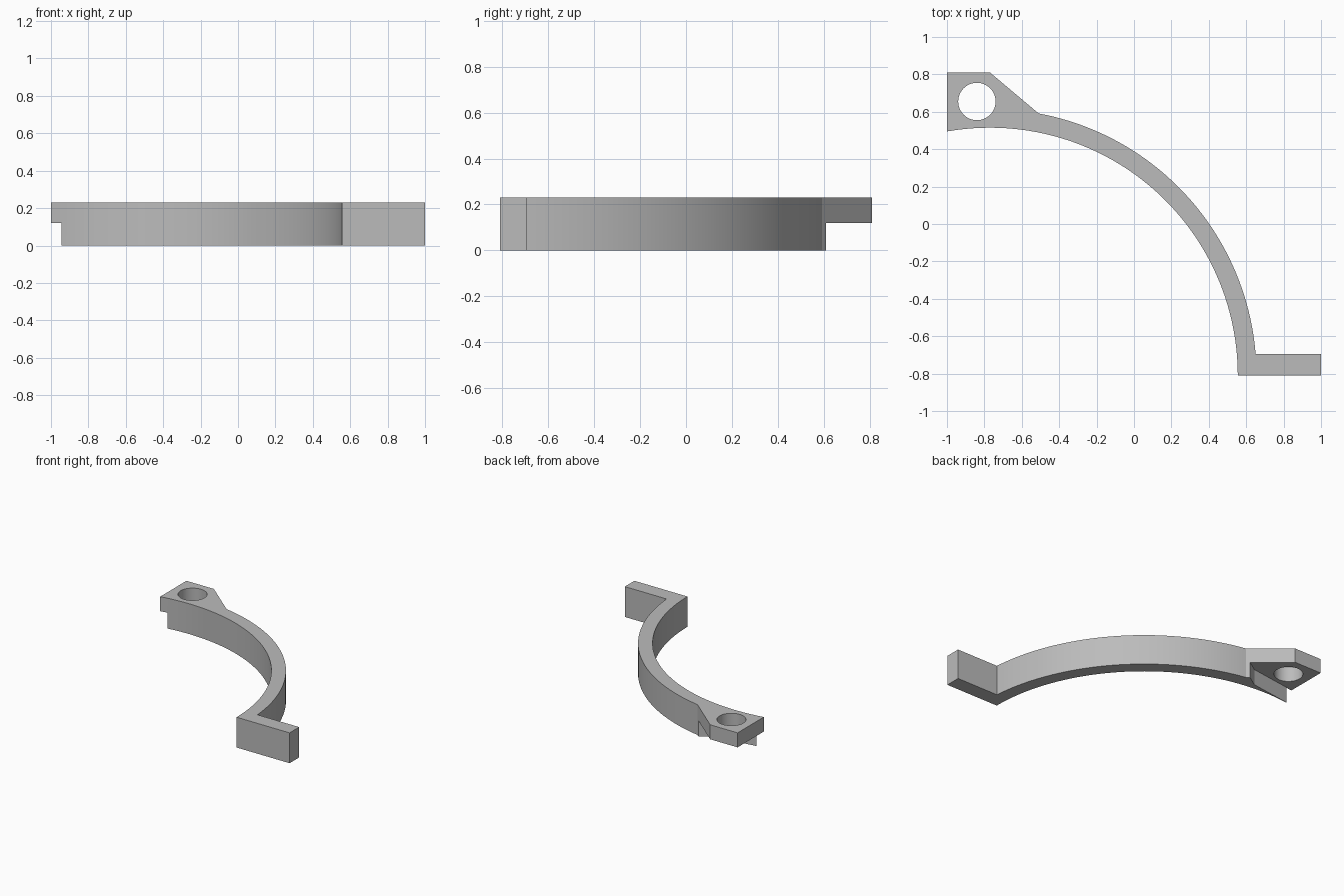
import bpy, bmesh
from math import cos, sin, acos, asin, pi

if "Cube" in bpy.data.objects:
    bpy.data.objects.remove(bpy.data.objects["Cube"], do_unlink=True)

HEIGHT = 0.23
TAB_BOTTOM = 0.12
CENTER = (-0.77, -0.81)
INNER, OUTER = 1.325, 1.425
STEPS = 48

grey = bpy.data.materials.new("plain grey")
grey.use_nodes = True
grey.diffuse_color = (0.5, 0.5, 0.5, 1)
grey.node_tree.nodes["Principled BSDF"].inputs["Base Color"].default_value = (0.5, 0.5, 0.5, 1)


def arc(center, radius, start, end, steps):
    """Points along a circular arc."""
    angles = [start + (end - start) * i / steps for i in range(steps + 1)]
    return [(center[0] + radius * cos(a), center[1] + radius * sin(a)) for a in angles]


def prism(name, outline, low, high):
    """Closed outline extruded upward from low to high."""
    bm = bmesh.new()
    face = bm.faces.new([bm.verts.new((x, y, low)) for x, y in outline])
    top = bmesh.ops.extrude_face_region(bm, geom=[face])["geom"]
    verts = [v for v in top if isinstance(v, bmesh.types.BMVert)]
    bmesh.ops.translate(bm, verts=verts, vec=(0, 0, high - low))
    bmesh.ops.recalc_face_normals(bm, faces=bm.faces)
    mesh = bpy.data.meshes.new(name)
    bm.to_mesh(mesh)
    bm.free()
    mesh.materials.append(grey)
    obj = bpy.data.objects.new(name, mesh)
    bpy.context.collection.objects.link(obj)
    return obj


# Curved arm with its foot and mounting tab in one outline
inner_end = acos((-1 - CENTER[0]) / INNER)
outer_start = asin((-0.695 - CENTER[1]) / OUTER)
outer_end = acos((-0.51 - CENTER[0]) / OUTER)
outline = arc(CENTER, INNER, inner_end, 0, STEPS)
outline += [(1, -0.81), (1, -0.695)]
outline += arc(CENTER, OUTER, outer_start, outer_end, STEPS)
outline += [(-0.77, 0.81), (-1, 0.81)]
bracket = prism("curved_bracket", outline, 0, HEIGHT)

# Screw hole and the relief below the tab, leaving a tapered lip
hole = prism("hole_cutter", arc((-0.84, 0.655), 0.1, 0, 2 * pi, 48)[:-1], -0.1, 0.4)
relief = prism("relief_cutter", [
    (-0.53, 0.9), (-0.53, 0.611), (-0.62, 0.552), (-0.945, 0.507),
    (-0.945, 0.4), (-1.1, 0.4), (-1.1, 0.9)], -0.1, TAB_BOTTOM)

for cutter in (relief, hole):
    cut = bracket.modifiers.new(cutter.name, "BOOLEAN")
    cut.operation = "DIFFERENCE"
    cut.solver = "EXACT"
    cut.object = cutter
    cutter.hide_render = True
    cutter.hide_set(True)

# Smooth curves with crisp corners
bpy.ops.object.select_all(action="DESELECT")
bpy.context.view_layer.objects.active = bracket
bracket.select_set(True)
for cutter in (relief, hole):
    bpy.ops.object.modifier_apply(modifier=cutter.name)
    bpy.data.objects.remove(cutter, do_unlink=True)
bpy.ops.object.shade_smooth_by_angle(angle=pi / 9)
